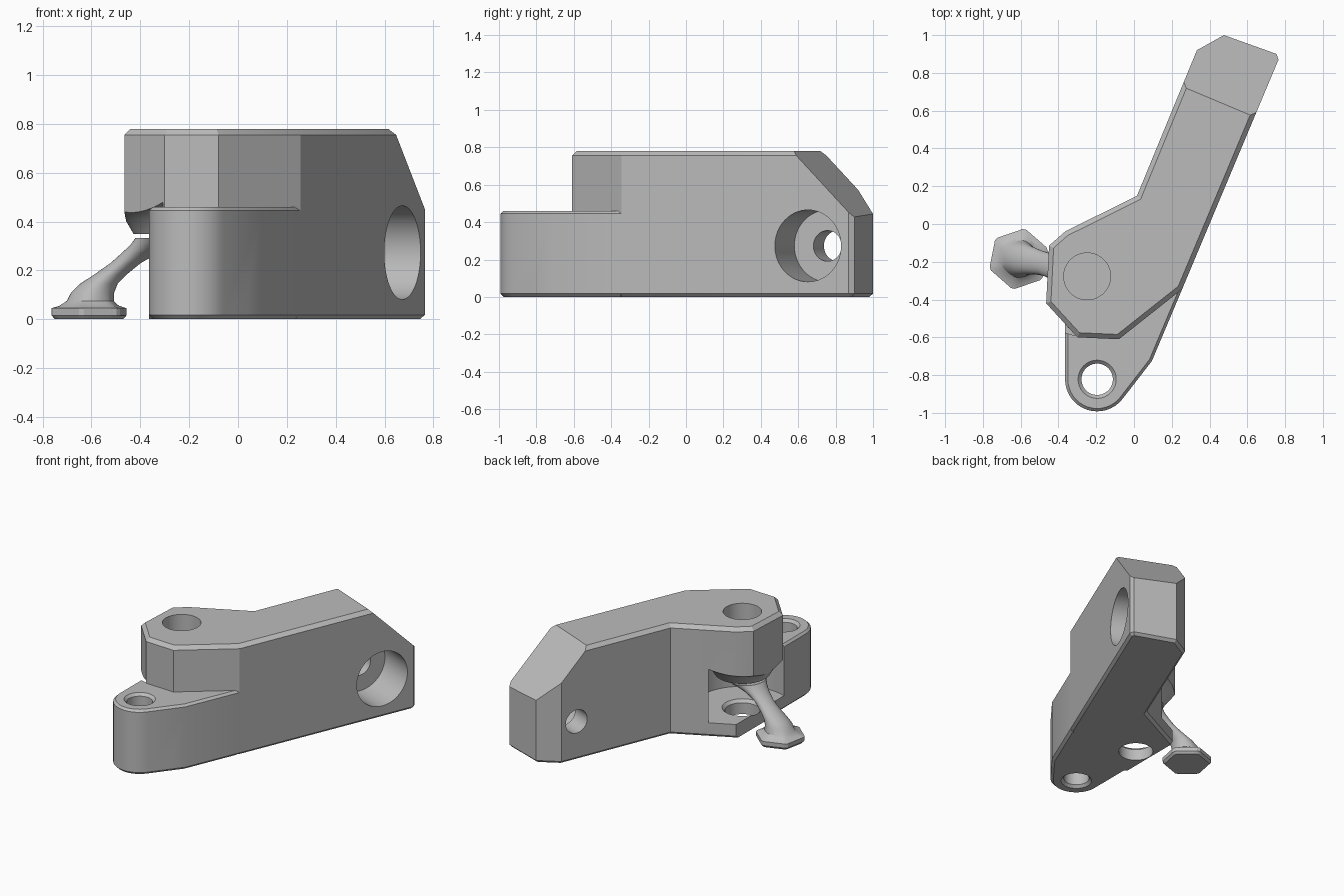
import bpy, bmesh, math
from mathutils import Vector

if "Cube" in bpy.data.objects:
    bpy.data.objects.remove(bpy.data.objects["Cube"], do_unlink=True)

grey = bpy.data.materials.new("plain grey")
grey.use_nodes = True
GREY = (0.5, 0.5, 0.5, 1)
grey.diffuse_color = GREY
grey.node_tree.nodes["Principled BSDF"].inputs["Base Color"].default_value = GREY


def inset(points, d):
    """Move every side of a counter-clockwise outline inward by d."""
    result = []
    for i, p in enumerate(points):
        a, p, b = (Vector(q) for q in (points[i - 1], p, points[(i + 1) % len(points)]))
        e, f = (p - a).normalized(), (b - p).normalized()
        n, m = Vector((-e.y, e.x)), Vector((-f.y, f.x))
        result.append(p + (n + m) * d / (1 + n.dot(m)))
    return result


def loft(name, rings):
    """Skin a list of equally long rings and cap both ends."""
    bm = bmesh.new()
    loops = [[bm.verts.new(v) for v in ring] for ring in rings]
    count = len(loops[0])
    for low, high in zip(loops, loops[1:]):
        for i in range(count):
            j = (i + 1) % count
            bm.faces.new((low[i], low[j], high[j], high[i]))
    bm.faces.new(loops[0][::-1])
    bm.faces.new(loops[-1])
    bmesh.ops.recalc_face_normals(bm, faces=bm.faces[:])
    mesh = bpy.data.meshes.new(name)
    bm.to_mesh(mesh)
    bm.free()
    obj = bpy.data.objects.new(name, mesh)
    mesh.materials.append(grey)
    bpy.context.collection.objects.link(obj)
    return obj


def prism(name, outline, top, low_chamfer, top_chamfer):
    levels = ((0, low_chamfer), (low_chamfer, 0), (top - top_chamfer, 0), (top, top_chamfer))
    return loft(name, [[(p[0], p[1], z) for p in inset(outline, d)] for z, d in levels])


def turned(name, profile, centre, axis=(0, 0, 1), sides=64):
    """Stack circles given as (distance along axis, radius)."""
    turn = Vector((0, 0, 1)).rotation_difference(Vector(axis).normalized())
    rings = []
    for h, r in profile:
        angles = (math.tau * i / sides for i in range(sides))
        rings.append([Vector(centre) + turn @ Vector((r * math.cos(t), r * math.sin(t), h))
                      for t in angles])
    return loft(name, rings)


def combine(target, other, operation):
    mod = target.modifiers.new(operation, "BOOLEAN")
    mod.operation, mod.solver, mod.object = operation, "EXACT", other
    bpy.context.view_layer.objects.active = target
    bpy.ops.object.modifier_apply(modifier=mod.name)
    bpy.data.objects.remove(other, do_unlink=True)


# Full-height arm with the faceted boss
shoulder = (0.255, -0.345)
body = prism("bracket_body", [
    shoulder, (0.765, 0.87), (0.755, 0.9), (0.476, 1.0), (0.333, 0.92), (0.016, 0.15),
    (-0.365, -0.04), (-0.45, -0.115), (-0.465, -0.42), (-0.3, -0.6), (-0.08, -0.61)],
    0.78, 0.018, 0.025)

# Sloped end of the arm
along = Vector((0.387, 0.922, 0))
bm = bmesh.new()
bm.from_mesh(body.data)
cut = bmesh.ops.bisect_plane(bm, geom=bm.verts[:] + bm.edges[:] + bm.faces[:],
                             plane_co=along * 0.77 + Vector((0, 0, 0.78)),
                             plane_no=along + Vector((0, 0, 1)), clear_outer=True)
bmesh.ops.edgeloop_fill(bm, edges=[e for e in cut["geom_cut"] if isinstance(e, bmesh.types.BMEdge)])
bmesh.ops.recalc_face_normals(bm, faces=bm.faces[:])
bm.to_mesh(body.data)
bm.free()

# Low rounded mounting tab
tab_centre = Vector((-0.195, -0.822))
arc = [math.radians(180 + 143 * i / 16) for i in range(17)]
tab_outline = [tab_centre + 0.17 * Vector((math.cos(a), math.sin(a))) for a in arc]
tab_outline += [(0.095, -0.725), shoulder, (0, -0.2), (-0.2, -0.2), (-0.365, -0.5)]
combine(body, prism("tab", tab_outline, 0.46, 0.018, 0.015), "UNION")

# Pocket below the boss, leaving a floor plate on the inner side
pivot = (-0.248, -0.277, 0)
pocket = turned("pocket", [(-0.1, 0.32), (0.48, 0.32)], pivot)
ceiling = turned("ceiling", [(0.35, 0.18), (0.41, 0.215), (0.48, 0.322), (0.6, 0.4)], pivot)
floor = loft("floor", [[(-0.3655, -0.8, z), (0.5, -0.8, z), (0.5, 0.5, z), (-0.3655, 0.5, z)]
                       for z in (-0.2, 0.1)])
combine(pocket, ceiling, "DIFFERENCE")
combine(pocket, floor, "DIFFERENCE")
combine(body, pocket, "DIFFERENCE")

# Pivot holes in the boss and the floor plate
combine(body, turned("boss_hole", [(0.45, 0.124), (0.9, 0.124)], pivot), "DIFFERENCE")
combine(body, turned("floor_hole", [(-0.05, 0.112), (0.08, 0.112), (0.12, 0.15)], pivot), "DIFFERENCE")

# Mounting hole with chamfered mouths
combine(body, turned("tab_hole", [(-0.02, 0.12), (0.018, 0.083), (0.442, 0.083), (0.48, 0.121)],
                     (*tab_centre, 0)), "DIFFERENCE")

# Stepped cross hole through the arm
inward = (-0.922, 0.387, 0)
combine(body, turned("cross_hole", [(-0.2, 0.192), (0.27, 0.192), (0.27, 0.082), (0.7, 0.082)],
                     (0.673, 0.652, 0.273), inward), "DIFFERENCE")

# Leaning support: faceted foot blending into a flared column
sides = 48


def foot_ring(x, y, z, r, facet):
    ring = []
    for i in range(sides):
        t = math.tau * i / sides
        step = math.tau / 6
        hexed = math.cos(step / 2) / math.cos((t - 0.33) % step - step / 2)
        k = r * (1 + facet * (hexed - 1))
        ring.append((x + k * math.cos(t), y + k * math.sin(t), z))
    return ring


support = loft("leaning_support", [foot_ring(*row) for row in (
    (-0.61, -0.185, 0, 0.15, 1), (-0.61, -0.185, 0.016, 0.165, 1),
    (-0.61, -0.185, 0.045, 0.165, 1), (-0.61, -0.185, 0.055, 0.13, 0.8),
    (-0.605, -0.185, 0.075, 0.1, 0.3), (-0.595, -0.187, 0.11, 0.088, 0),
    (-0.57, -0.19, 0.145, 0.077, 0), (-0.52, -0.2, 0.185, 0.066, 0),
    (-0.46, -0.215, 0.23, 0.062, 0), (-0.40, -0.23, 0.272, 0.075, 0),
    (-0.34, -0.245, 0.305, 0.1, 0), (-0.285, -0.26, 0.333, 0.135, 0))])

# Smooth round surfaces, crisp edges
bpy.ops.object.select_all(action="DESELECT")
for obj in (body, support):
    obj.select_set(True)
bpy.context.view_layer.objects.active = body
bpy.ops.object.shade_smooth_by_angle(angle=math.radians(28))
